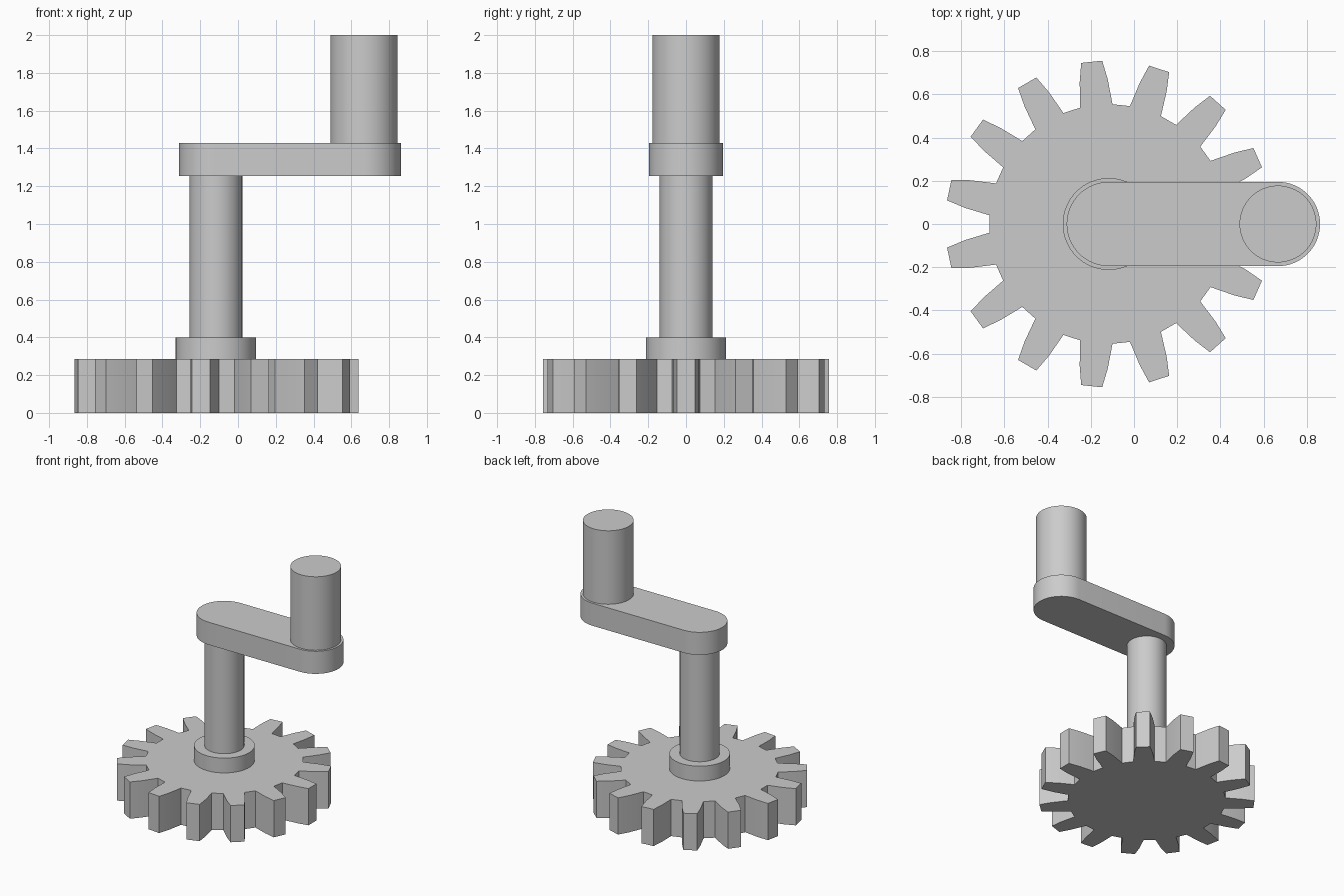
import bpy
import bmesh
from math import cos, sin, pi, radians

cube = bpy.data.objects.get("Cube")
if cube:
    bpy.data.objects.remove(cube, do_unlink=True)

AXIS_X = -0.117     # shaft and gear axis
GRIP_X = 0.667      # handle axis
TEETH = 15

grey = bpy.data.materials.new("plain grey")
grey.use_nodes = True
colour = (0.6, 0.6, 0.6, 1)
grey.diffuse_color = colour
grey.node_tree.nodes["Principled BSDF"].inputs["Base Color"].default_value = colour


def extrude_outline(name, outline, bottom, top):
    """Make a solid prism from a flat outline."""
    bm = bmesh.new()
    face = bm.faces.new([bm.verts.new((x, y, bottom)) for x, y in outline])
    result = bmesh.ops.extrude_face_region(bm, geom=[face])
    raised = [v for v in result["geom"] if isinstance(v, bmesh.types.BMVert)]
    bmesh.ops.translate(bm, verts=raised, vec=(0, 0, top - bottom))
    bmesh.ops.recalc_face_normals(bm, faces=bm.faces)
    mesh = bpy.data.meshes.new(name)
    bm.to_mesh(mesh)
    bm.free()
    mesh.materials.append(grey)
    obj = bpy.data.objects.new(name, mesh)
    bpy.context.collection.objects.link(obj)
    bpy.ops.object.select_all(action="DESELECT")
    obj.select_set(True)
    bpy.context.view_layer.objects.active = obj
    bpy.ops.object.shade_smooth_by_angle(angle=radians(30))
    return obj


def arc(cx, radius, start, end, steps):
    angles = [start + (end - start) * i / steps for i in range(steps + 1)]
    return [(cx + radius * cos(a), radius * sin(a)) for a in angles]


def cylinder(name, cx, radius, bottom, top):
    return extrude_outline(name, arc(cx, radius, 0, 2 * pi, 64)[:-1], bottom, top)


# Gear: each tooth tapers from root to tip, as (radius, degrees off centre)
flank = [(0.555, 7.8), (0.67, 5.6), (0.757, 3.7)]
tooth = [(r, -a) for r, a in flank] + flank[::-1]
gear_outline = []
for i in range(TEETH):
    for r, offset in tooth:
        a = 2 * pi * i / TEETH + radians(offset)
        gear_outline.append((AXIS_X + r * cos(a), r * sin(a)))
extrude_outline("gear", gear_outline, 0, 0.285)

# Collar and shaft
cylinder("collar", AXIS_X, 0.213, 0.285, 0.4)
cylinder("shaft", AXIS_X, 0.14, 0.4, 1.255)

# Crank arm with round ends
arm = arc(GRIP_X, 0.195, -pi / 2, pi / 2, 32) + arc(AXIS_X, 0.195, pi / 2, 3 * pi / 2, 32)
extrude_outline("crank_arm", arm, 1.255, 1.43)

# Handle
cylinder("handle", GRIP_X, 0.178, 1.43, 2.0)
